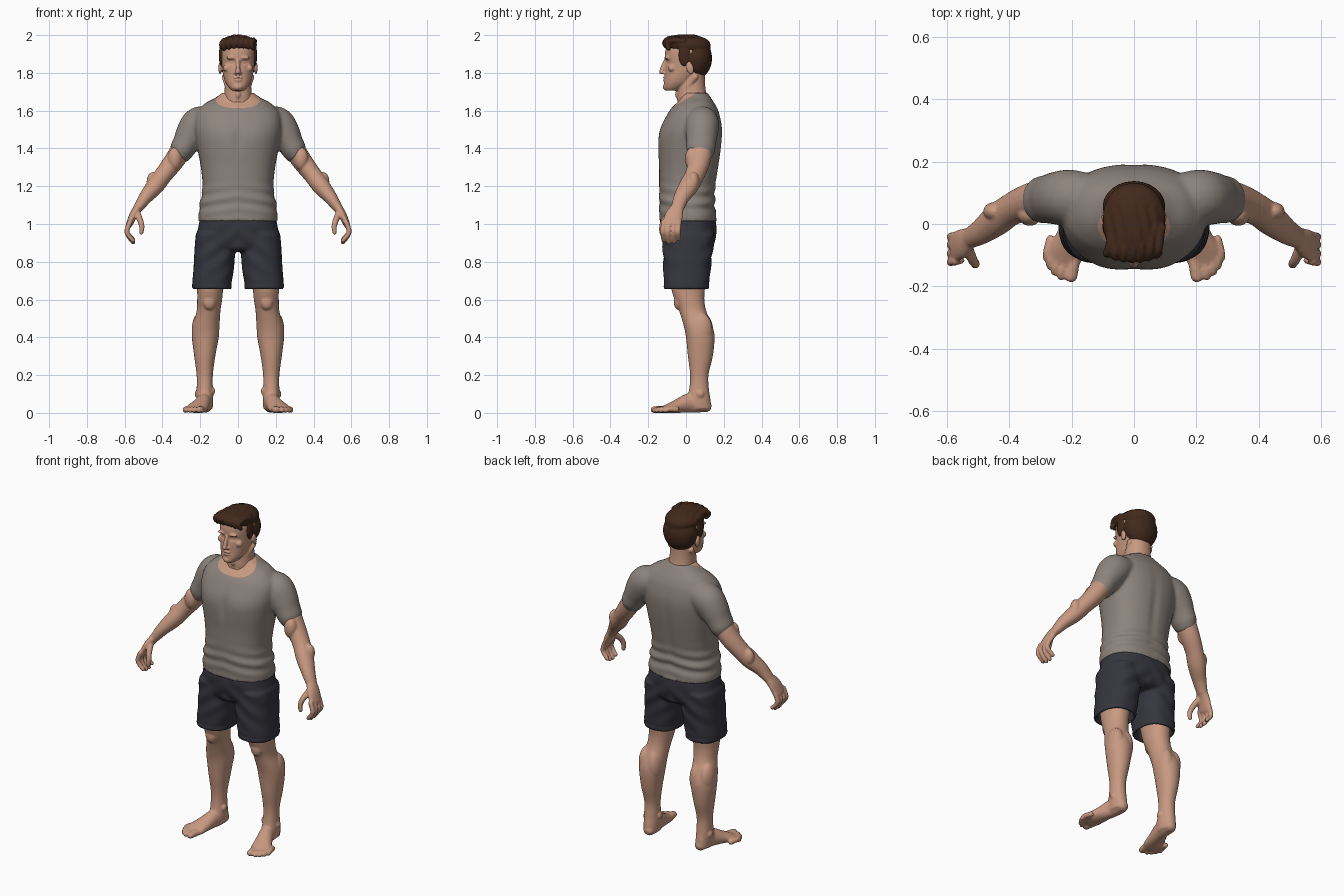
import bpy, bmesh, math
from mathutils import Vector, Matrix


def material(name, rgb):
    m = bpy.data.materials.new(name)
    m.diffuse_color = (*rgb, 1)
    return m


SKIN = material("skin", (0.58, 0.32, 0.22))
HAIR = material("dark brown hair", (0.055, 0.022, 0.012))
SHIRT = material("warm grey cloth", (0.27, 0.23, 0.205))
SHORTS = material("charcoal cloth", (0.036, 0.036, 0.048))


def resample(rows, n=5):
    """Smooth (Catmull-Rom) interpolation between rows of numbers."""
    out = []
    for i in range(len(rows) - 1):
        a, b, c, d = rows[max(i - 1, 0)], rows[i], rows[i + 1], rows[min(i + 2, len(rows) - 1)]
        for k in range(n):
            t = k / n
            out.append([0.5 * (2 * q + (r - p) * t + (2 * p - 5 * q + 4 * r - s) * t * t
                               + (3 * q - p - 3 * r + s) * t ** 3) for p, q, r, s in zip(a, b, c, d)])
    return out + [list(rows[-1])]


def skin_rings(bm, rings):
    vs = [[bm.verts.new(p) for p in r] for r in rings]
    n = len(vs[0])
    for a, b in zip(vs, vs[1:]):
        for i in range(n):
            bm.faces.new((a[i], a[(i + 1) % n], b[(i + 1) % n], b[i]))
    bm.faces.new(vs[0][::-1])
    bm.faces.new(vs[-1])


def angles(n):
    return [2 * math.pi * i / n for i in range(n)]


def flat(rows, p=2.2, side=1, n=5):
    """Level sections: z, centre x, half width, front y, back y."""
    def build(bm):
        rings = []
        for z, cx, hx, yf, yb in resample(rows, n):
            f = lambda v: math.copysign(abs(v) ** (2 / p), v)
            rings.append([(side * (cx + hx * f(math.cos(a))),
                           (yf + yb) / 2 + (yb - yf) / 2 * f(math.sin(a)), z) for a in angles(40)])
        skin_rings(bm, rings)
    return build


def tube(rows, ref=(0, 1, 0), side=1):
    """Path sections: x, y, z, radius across ref, radius along ref; ends are rounded."""
    def build(bm):
        pts = resample(rows, 5)
        rings = []
        for i, (x, y, z, ra, rb) in enumerate(pts):
            t = (Vector(pts[min(i + 1, len(pts) - 1)][:3]) - Vector(pts[max(i - 1, 0)][:3])).normalized()
            u = Vector(ref).cross(t).normalized()
            v = t.cross(u)
            ends = [(1, 0)]
            if i == 0:
                ends = [(.4, -.9), (.8, -.6), (1, 0)]
            elif i == len(pts) - 1:
                ends = [(1, 0), (.8, .6), (.4, .9)]
            for s, d in ends:
                ring = [Vector((x, y, z)) + t * d * min(ra, rb) + (u * ra * math.cos(a) + v * rb * math.sin(a)) * s
                        for a in angles(20)]
                rings.append([(side * q.x, q.y, q.z) for q in ring])
        skin_rings(bm, rings)
    return build


def ball(c, r, tilt=0):
    def build(bm):
        bmesh.ops.create_uvsphere(bm, u_segments=24, v_segments=16, radius=1, matrix=Matrix.Translation(c)
                                  @ Matrix.Rotation(tilt, 4, 'X') @ Matrix.Diagonal((*r, 1)))
    return build


def fuse(name, parts, mats, voxel, smooth=4, tweak=None, mirror=False):
    """Melt overlapping parts into one smooth skin."""
    bm = bmesh.new()
    for p in parts:
        p(bm)
    bmesh.ops.recalc_face_normals(bm, faces=bm.faces)
    me = bpy.data.meshes.new(name)
    bm.to_mesh(me)
    bm.free()
    ob = bpy.data.objects.new(name, me)
    bpy.context.collection.objects.link(ob)
    m = ob.modifiers.new("melt", 'REMESH')
    m.mode, m.voxel_size = 'VOXEL', voxel
    m = ob.modifiers.new("soften", 'SMOOTH')
    m.factor, m.iterations = 0.5, smooth
    dg = bpy.context.evaluated_depsgraph_get()
    ob.data = bpy.data.meshes.new_from_object(ob.evaluated_get(dg))
    ob.modifiers.clear()
    ob.data.name = name
    ob.data.materials.clear()
    for mat in mats:
        ob.data.materials.append(mat)
    for v in ob.data.vertices:
        if tweak:
            tweak(v.co)
    for f in ob.data.polygons:
        f.use_smooth, f.material_index = True, 0
    if mirror:
        ob.modifiers.new("mirror", 'MIRROR').use_mirror_merge = False
    return ob


def bump(d, s):
    return math.exp(-(d / s) ** 2)


# Shirt: torso plus sleeves
torso = flat([(1.015, 0, .212, -.142, .164), (1.10, 0, .203, -.142, .154), (1.20, 0, .188, -.142, .157),
              (1.30, 0, .197, -.143, .172), (1.40, 0, .215, -.147, .186), (1.50, 0, .232, -.137, .192),
              (1.58, 0, .225, -.10, .178), (1.62, 0, .195, -.072, .162), (1.645, 0, .165, -.045, .147),
              (1.668, 0, .12, -.03, .132), (1.695, 0, .083, -.02, .115)], 2.35)
sleeve = [(.15, .085, 1.55, .075, .08), (.205, .085, 1.53, .092, .09), (.245, .083, 1.48, .085, .086),
          (.275, .08, 1.43, .071, .079), (.292, .078, 1.40, .067, .077), (.297, .077, 1.39, .066, .076)]


def shirt_folds(c):
    w = bump(c.z - 1.12, .07)
    fold = .005 * w * math.sin(95 * c.z + 14 * abs(c.x) + 5 * c.y)
    c.y += fold if c.y > 0 else -fold * .6
    c.x += fold * (1 if c.x > 0 else -1) * .7
    if c.y < 0:  # chest halves and the crease under them
        c.y += .006 * bump(c.x, .02) * bump(c.z - 1.45, .08)
        c.y -= .006 * bump(abs(c.x) - .1, .07) * bump(c.z - 1.46, .06)
    elif abs(c.x) < .1:
        c.y -= .006 * bump(c.x, .025) * bump(c.z - 1.33, .18)


shirt = fuse("shirt", [torso, tube(sleeve), tube(sleeve, side=-1)], [SHIRT, SKIN], .009, 5, shirt_folds)
# Neckline: cut along a slanted plane, skin above it
bm = bmesh.new()
bm.from_mesh(shirt.data)
pt, nor = Vector((0, -.07, 1.618)), Vector((0, -.6, 1)).normalized()
bmesh.ops.bisect_plane(bm, geom=bm.verts[:] + bm.edges[:] + bm.faces[:], plane_co=pt, plane_no=nor)
for f in bm.faces:
    f.material_index = int((f.calc_center_median() - pt).dot(nor) > 0 and abs(f.calc_center_median().x) < .13)
bm.to_mesh(shirt.data)
bm.free()

# Shorts: hips plus two legs with hollow hems
hips = flat([(1.06, 0, .195, -.13, .15), (1.0, 0, .207, -.139, .16), (.94, 0, .219, -.133, .158),
             (.88, 0, .22, -.12, .146), (.855, 0, .17, -.09, .11)], 2.4)
leg_cloth = [(.95, .118, .105, -.125, .148), (.87, .122, .108, -.122, .142), (.76, .129, .107, -.12, .13),
             (.69, .138, .104, -.118, .124), (.658, .138, .104, -.117, .122), (.658, .139, .09, -.10, .108),
             (.70, .139, .085, -.095, .105), (.73, .139, .08, -.09, .10)]


def shorts_folds(c):
    w = bump(c.z - .86, .12)
    c.y += .004 * w * math.sin(60 * c.z + 45 * abs(c.x)) * (1 if c.y > 0 else -1)
    if .664 < c.z < .69:  # stitched hem line
        c.y -= .003 * bump(c.z - .684, .006) * (1 if c.y > 0 else -1)


fuse("shorts", [hips, flat(leg_cloth, 2.4, 1, 3), flat(leg_cloth, 2.4, -1, 3)], [SHORTS], .009, 3, shorts_folds)

# Leg, foot and toes
leg = flat([(.78, .14, .085, -.09, .10), (.66, .147, .07, -.078, .10), (.60, .15, .066, -.06, .097),
            (.54, .156, .063, -.036, .107), (.46, .169, .071, -.012, .14), (.40, .173, .071, 0, .151),
            (.30, .176, .056, .010, .142), (.20, .176, .043, .022, .119), (.12, .176, .043, .016, .122),
            (.07, .175, .044, .0, .13), (.02, .174, .04, .01, .133)], 2.1)
foot = tube([(.172, .105, .035, .032, .034), (.174, .07, .045, .045, .041), (.181, .02, .052, .052, .041),
             (.2, -.04, .037, .038, .049), (.218, -.09, .024, .026, .058), (.227, -.12, .018, .018, .053)], (1, 0, 0))
toes = [tube([(.19, -.10, .02, .02, .021), (.203, -.17, .017, .018, .021)], (1, 0, 0))]
for x, y in ((.234, -.168), (.254, -.153), (.270, -.133), (.281, -.108)):
    toes.append(tube([(x - .013, y + .06, .018, .015, .014), (x - .002, y + .02, .02, .014, .013),
                      (x, y - .001, .013, .013, .013)], (1, 0, 0)))
details = [ball((.152, -.04, .59), (.035, .025, .045)), ball((.133, .06, .115), (.012, .02, .02)),
           ball((.217, .075, .10), (.012, .02, .02)), ball((.145, .085, .43), (.045, .06, .10)),
           ball((.203, .08, .44), (.042, .06, .09))]


def sole(c):
    c.z = max(c.z, 0)


fuse("leg", [leg, foot] + toes + details, [SKIN], .006, 3, sole, True)

# Arm, hand and fingers
arm = tube([(.23, .08, 1.50, .055, .06), (.295, .078, 1.40, .056, .064), (.345, .068, 1.325, .053, .058),
            (.395, .046, 1.26, .048, .052), (.44, .014, 1.20, .047, .052), (.49, -.024, 1.14, .036, .042),
            (.528, -.045, 1.085, .026, .034)])
palm = tube([(.526, -.043, 1.09, .025, .033), (.552, -.062, 1.05, .022, .047), (.575, -.075, 1.0, .018, .05)])
hand = [tube([(.535, -.075, 1.06, .018, .018), (.518, -.115, 1.02, .016, .016), (.509, -.128, .985, .014, .014),
              (.512, -.13, .955, .012, .012)])]
for y, tip in ((-.119, .912), (-.092, .902), (-.064, .904), (-.038, .918)):
    hand.append(tube([(.572, y, 1.01, .014, .014), (.588, y - .003, .965, .0135, .0135),
                      (.578, y - .002, (tip + .965) / 2, .0125, .0125), (.555, y + .002, tip, .0115, .0115)]))
muscles = [ball((.335, .03, 1.345), (.038, .036, .06)), ball((.45, .04, 1.225), (.034, .03, .05))]
fuse("arm", [arm, palm] + hand + muscles, [SKIN], .005, 3, None, True)

# Head, neck and facial features
skull = flat([(1.706, 0, .03, -.108, -.05), (1.72, 0, .046, -.116, -.01), (1.745, 0, .064, -.116, .03),
              (1.775, 0, .075, -.113, .06), (1.81, 0, .083, -.112, .10), (1.85, 0, .088, -.109, .115),
              (1.89, 0, .091, -.112, .122), (1.93, 0, .09, -.106, .12), (1.965, 0, .075, -.085, .10),
              (1.985, 0, .04, -.05, .06)], 2.15)
neck = flat([(1.57, 0, .08, -.03, .13), (1.65, 0, .079, -.046, .122), (1.70, 0, .072, -.046, .106),
             (1.76, 0, .069, -.038, .10), (1.82, 0, .07, -.02, .10)])
face = [tube([(0, -.106, 1.868, .011, .011), (0, -.12, 1.835, .012, .011), (0, -.13, 1.805, .013, .014)], (1, 0, 0)),
        ball((0, -.114, 1.775), (.025, .009, .006)), ball((0, -.113, 1.762), (.021, .009, .007)),
        ball((0, -.103, 1.725), (.026, .02, .018)), ball((0, -.046, 1.685), (.014, .012, .02))]
for s in (1, -1):
    face += [ball((s * .035, -.102, 1.88), (.028, .013, .009)), ball((s * .013, -.117, 1.80), (.009, .01, .008)),
             ball((s * .095, .022, 1.825), (.009, .019, .033), .25), ball((s * .058, -.075, 1.825), (.022, .02, .02)),
             tube([(.07, .05, 1.78, .016, .016), (.045, -.01, 1.70, .015, .015), (.02, -.035, 1.64, .012, .012)], side=s)]


def eyes(c):
    if c.y < -.05:
        dx, dz = abs(c.x) - .035, c.z - 1.857
        c.y += .012 * bump(dx, .02) * bump(dz, .012) - .007 * bump(dx, .011) * bump(dz, .006)
        c.y += .004 * bump(c.x, .025) * bump(c.z - 1.7685, .003)


fuse("head", [skull, neck] + face, [SKIN], .0045, 3, eyes)

# Hair: back, crown, sides and swept fringe locks
hair = [ball((0, .055, 1.877), (.101, .083, .108)),
        flat([(1.925, 0, .094, -.095, .13), (1.95, 0, .1, -.112, .13), (1.975, 0, .086, -.108, .115),
              (1.993, 0, .05, -.08, .075), (2.002, 0, .02, -.04, .04)])]
for s in (1, -1):
    hair.append(ball((s * .086, -.008, 1.895), (.015, .032, .06)))
for i in range(7):
    x = -.082 + .026 * i
    top = 1.978 - 2.2 * x * x
    hair.append(tube([(x + .015, -.01, top + .004, .013, .013), (x + .004, -.075, top + .004, .015, .015),
                      (x - .004, -.112 + 2.5 * x * x, top - .014, .014, .014),
                      (x + .008, -.108 + 3 * x * x, top - .038, .011, .011)], (1, 0, 0)))


def strands(c):
    if c.z > 1.93 and c.y < .06:
        c.z += .002 * math.sin(c.x * 190 + c.y * 40)


fuse("hair", hair, [HAIR], .005, 2, strands)
